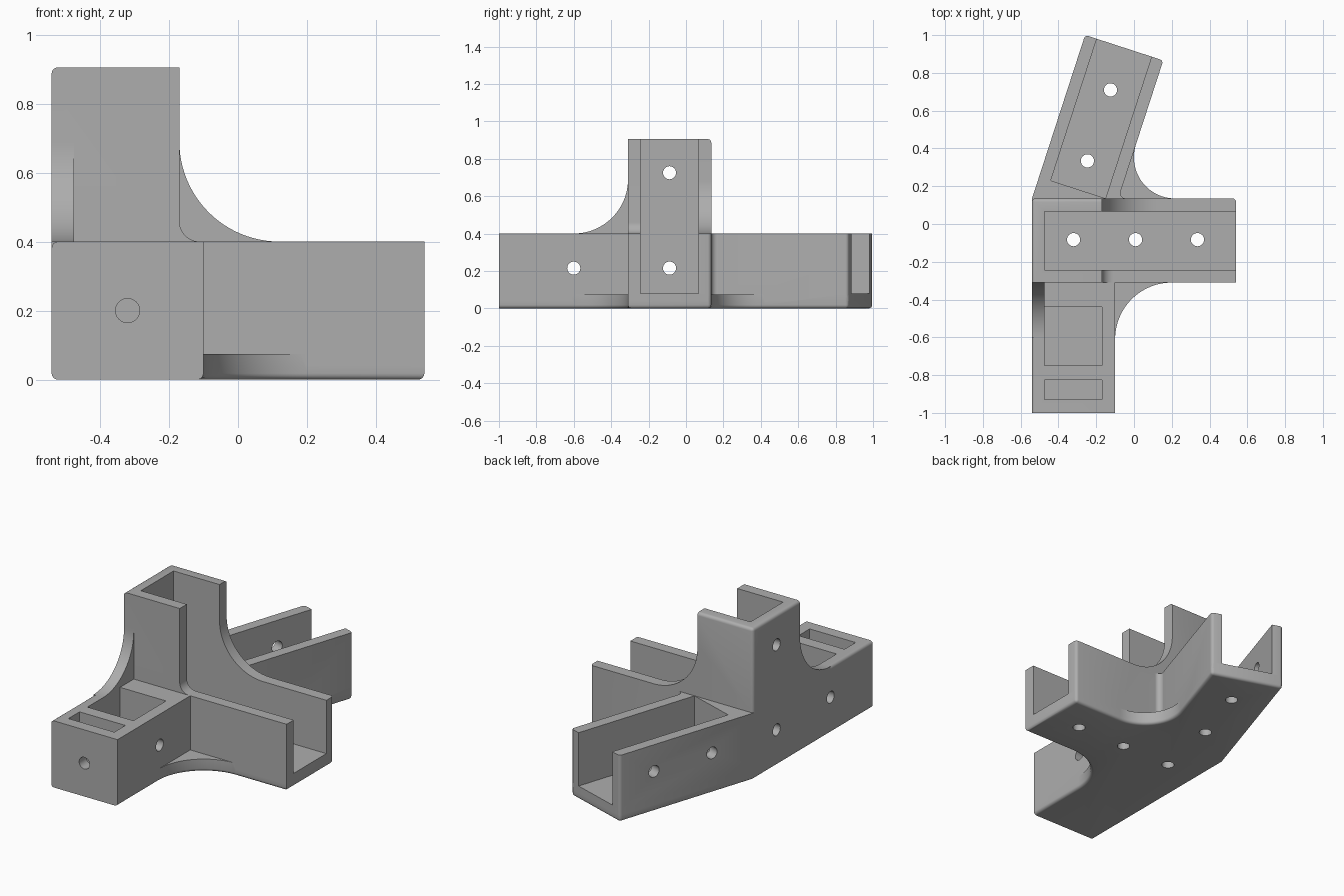
import bpy, bmesh, math
from mathutils import Vector, Matrix

cube = bpy.data.objects.get("Cube")
if cube:
    bpy.data.objects.remove(cube, do_unlink=True)

grey = bpy.data.materials.new("mid_grey")
grey.use_nodes = True
colour = (0.42, 0.42, 0.42, 1)
grey.diffuse_color = colour
grey.node_tree.nodes["Principled BSDF"].inputs["Base Color"].default_value = colour

# Main dimensions
LEFT, RIGHT = -0.54, 0.54        # long channel, along x
FRONT, BACK = -0.31, 0.135
ARM_X, COL_X = -0.10, -0.17      # inner faces of front arm and column
IN_X, IN_FRONT, IN_BACK = -0.475, -0.243, 0.067
FLOOR, ARM_TOP, COL_TOP = 0.08, 0.4, 0.905
LIP = 0.075                      # thickness of the corner webs
LENGTH, WIDTH = 0.91, 0.435      # angled arm
TILT = math.radians(72)
ALONG = Vector((math.cos(TILT), math.sin(TILT)))
ACROSS = Vector((ALONG.y, -ALONG.x))


def angled(u, v):
    """Point on the angled arm: u along it, v across from its outer edge."""
    return tuple(Vector((LEFT, BACK)) + ALONG * u + ACROSS * v)


def arc(cx, cy, r, start, end, n=24):
    angles = [math.radians(start + (end - start) * i / n) for i in range(n + 1)]
    return [(cx + r * math.cos(a), cy + r * math.sin(a)) for a in angles]


def rect(x0, x1, y0, y1):
    return [(x0, y0), (x1, y0), (x1, y1), (x0, y1)]


def make_object(name, bm):
    bmesh.ops.recalc_face_normals(bm, faces=bm.faces)
    mesh = bpy.data.meshes.new(name)
    bm.to_mesh(mesh)
    bm.free()
    mesh.materials.append(grey)
    ob = bpy.data.objects.new(name, mesh)
    bpy.context.collection.objects.link(ob)
    return ob


def prism(name, points, lo, hi, axis="z", rounded=None):
    """Extrude an outline along an axis, rounding the edges a rule picks."""
    place = {"z": lambda p, h: (p[0], p[1], h),
             "y": lambda p, h: (p[0], h, p[1]),
             "x": lambda p, h: (h, p[0], p[1])}[axis]
    bm = bmesh.new()
    face = bm.faces.new([bm.verts.new(place(p, lo)) for p in points])
    top = bmesh.ops.extrude_face_region(bm, geom=[face])["geom"]
    shift = Vector(place((0, 0), hi - lo))
    bmesh.ops.translate(bm, vec=shift, verts=[g for g in top if isinstance(g, bmesh.types.BMVert)])
    bmesh.ops.recalc_face_normals(bm, faces=bm.faces)
    if rounded:
        edges = [e for e in bm.edges if rounded(e.verts[0].co, e.verts[1].co)]
        bmesh.ops.bevel(bm, geom=edges, offset=0.018, segments=4, profile=0.5,
                        affect="EDGES", clamp_overlap=True)
    return make_object(name, bm)


def hole(name, start, end, r=0.035):
    a, b = Vector(start), Vector(end)
    turn = (b - a).to_track_quat("Z", "Y").to_matrix().to_4x4()
    bm = bmesh.new()
    bmesh.ops.create_cone(bm, cap_ends=True, segments=32, radius1=r, radius2=r,
                          depth=(b - a).length, matrix=Matrix.Translation((a + b) / 2) @ turn)
    return make_object(name, bm)


def web(name, cx, cy, side, r, lo, hi, axis):
    """Concave quarter fillet, sunk a little into the parts it joins."""
    e = 0.03
    curve = [(cx + side * (r + p), cy + r + q) for p, q in arc(0, 0, r, 180, 270)]
    outline = [(cx - side * e, cy - e), (cx - side * e, cy + r)] + curve + [(cx + side * r, cy - e)]
    return prism(name, outline, lo, hi, axis)


# Rules for rounded edges
SOFT = [Vector(p) for p in ((RIGHT, BACK), angled(LENGTH, 0), angled(LENGTH, WIDTH))]


def soft_corner(a, b):
    return (a.xy - b.xy).length < 0.001 and any((a.xy - s).length < 0.001 for s in SOFT)


def soft_base(a, b):
    bottom = max(a.z, b.z) < 0.001 and max(a.y, b.y) > -0.99
    return bottom or soft_corner(a, b)


def soft_column(a, b):
    on_back = min(a.y, b.y) > BACK - 0.001
    on_left = max(a.x, b.x) < LEFT + 0.001
    on_top = min(a.z, b.z) > COL_TOP - 0.001
    return (on_top and (on_back or on_left)) or (on_back and on_left)


def soft_front(a, b):
    return max(a.x, b.x) < LEFT + 0.001 and min(a.z, b.z) > ARM_TOP - 0.001


# Base plate, with concave webs between the arms
def angled_web(t):
    r = t * math.tan(TILT / 2)
    corner_x = LEFT + WIDTH / math.sin(TILT)
    return arc(corner_x + t, BACK + r, r, 270, 162)


outline = ([(LEFT, -1), (ARM_X, -1)] + arc(ARM_X + 0.3, FRONT - 0.3, 0.3, 180, 90)
           + [(RIGHT, FRONT), (RIGHT, BACK)] + angled_web(0.3)
           + [angled(LENGTH, WIDTH), angled(LENGTH, 0), (LEFT, BACK)])
bracket = prism("corner_bracket", outline, 0, LIP, rounded=soft_base)

low = 0.04
small = angled_web(0.04)
solids = [
    prism("long_arm", rect(LEFT, RIGHT, FRONT, BACK), low, ARM_TOP, rounded=soft_corner),
    prism("front_arm", rect(LEFT, ARM_X, -1, FRONT + 0.03), low, ARM_TOP, rounded=soft_front),
    prism("angled_arm", [angled(0, 0), angled(0, WIDTH), angled(LENGTH, WIDTH), angled(LENGTH, 0)],
          low, ARM_TOP, rounded=soft_corner),
    prism("column", rect(LEFT, COL_X, FRONT, BACK), low, COL_TOP, rounded=soft_column),
    prism("back_web", [(small[0][0], BACK - 0.03)] + small + [(small[-1][0] - 0.03, BACK - 0.03)],
          low, ARM_TOP),
    web("column_back_web", COL_X, ARM_TOP, 1, 0.29, IN_BACK - 0.01, BACK, "y"),
    web("column_front_web", COL_X, ARM_TOP, 1, 0.06, FRONT, IN_FRONT + 0.01, "y"),
    web("front_arm_web", FRONT, ARM_TOP, -1, 0.29, LEFT, IN_X, "x"),
]

# Channels, pockets and bolt holes
cutters = [
    prism("main_channel", rect(IN_X, 0.7, IN_FRONT, IN_BACK), FLOOR, 1.1),
    prism("angled_channel", [angled(0.121, 0.065), angled(0.121, 0.37), angled(1, 0.37),
                             angled(1, 0.065)], FLOOR, 0.6),
    prism("front_pocket", rect(IN_X, COL_X, -0.75, -0.44), FLOOR, 0.6),
    prism("front_slot", rect(IN_X, COL_X, -0.93, -0.825), FLOOR, 0.6),
    hole("front_bolt_hole", (-0.32, -1.1, 0.2), (-0.32, -0.6, 0.2)),
    hole("cross_bolt_hole", (-0.7, -0.6, 0.215), (0, -0.6, 0.215)),
]
for z in (0.215, 0.725):
    cutters.append(hole("column_hole", (-0.7, -0.088, z), (-0.4, -0.088, z)))
for x in (-0.32, 0.008, 0.336):
    cutters.append(hole("floor_hole", (x, -0.083, -0.1), (x, -0.083, 0.2)))
for u in (0.28, 0.675):
    x, y = angled(u, WIDTH / 2)
    cutters.append(hole("angled_floor_hole", (x, y, -0.1), (x, y, 0.2)))
    cutters.append(hole("angled_side_hole", (*angled(u, -0.1), 0.24), (*angled(u, 0.15), 0.24)))

# Combine everything into one solid
bpy.context.view_layer.objects.active = bracket
bracket.select_set(True)
for tools, action in ((solids, "UNION"), (cutters, "DIFFERENCE")):
    for tool in tools:
        mod = bracket.modifiers.new(tool.name, "BOOLEAN")
        mod.operation, mod.solver, mod.object = action, "EXACT", tool
        bpy.ops.object.modifier_apply(modifier=mod.name)
        bpy.data.objects.remove(tool, do_unlink=True)

bpy.ops.object.shade_smooth_by_angle(angle=math.radians(30))
